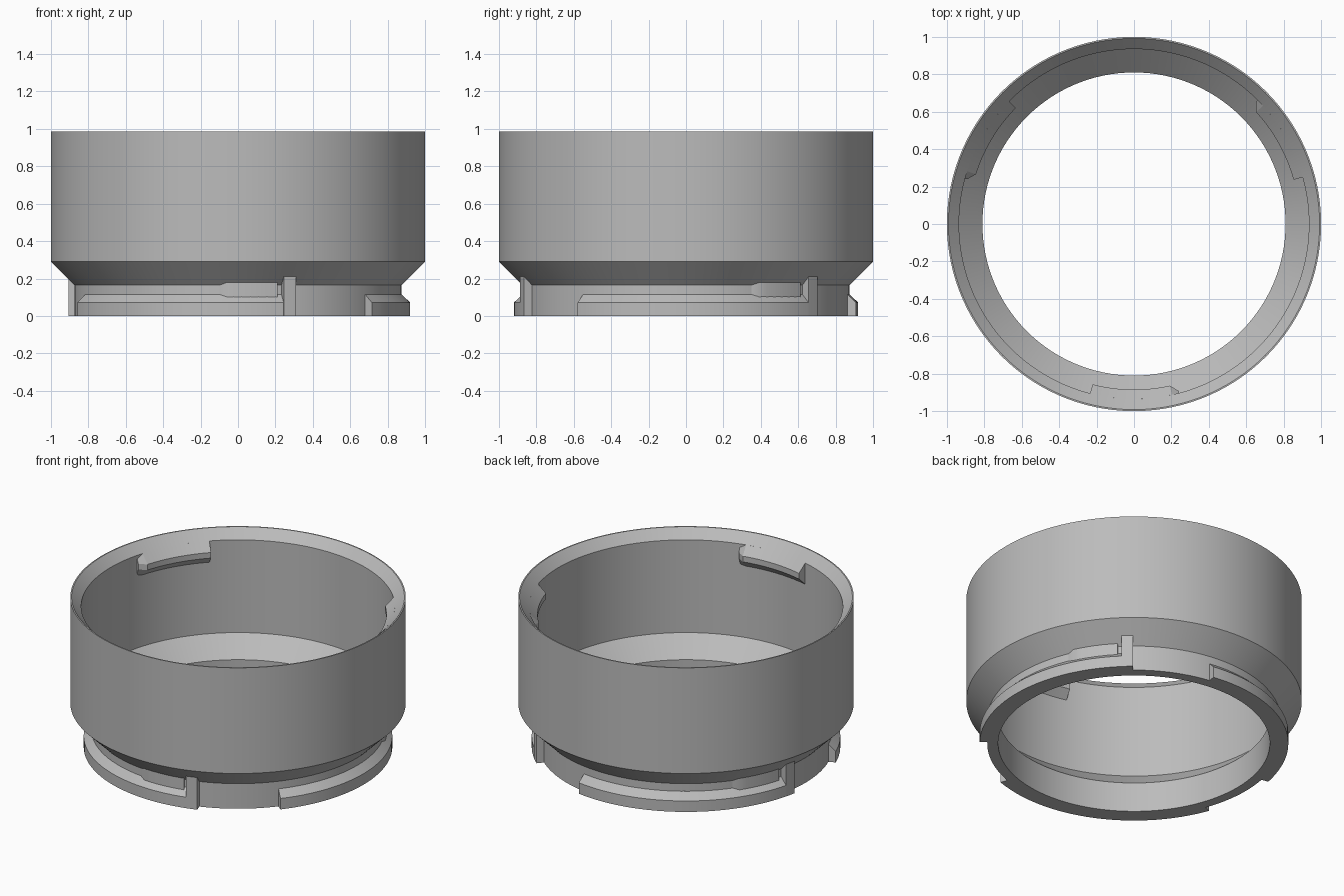
import bpy, bmesh
from math import radians, cos, sin, ceil

cube = bpy.data.objects.get("Cube")
if cube:
    bpy.data.objects.remove(cube, do_unlink=True)

grey = bpy.data.materials.new("plain grey")
grey.use_nodes = True
grey.diffuse_color = (0.5, 0.5, 0.5, 1)
bsdf = next(n for n in grey.node_tree.nodes if n.type == 'BSDF_PRINCIPLED')
bsdf.inputs["Base Color"].default_value = grey.diffuse_color


def sweep(name, profile, stations, base=0.0, closed=False):
    """Sweep an (r, z) section about z. Stations are (degrees, scale of r about base)."""
    bm = bmesh.new()
    rings = []
    for deg, k in stations:
        a = radians(deg)
        ring = []
        for r, z in profile:
            r = base + (r - base) * k
            ring.append(bm.verts.new((r * cos(a), r * sin(a), z)))
        rings.append(ring)
    n = len(profile)
    pairs = list(zip(rings, rings[1:]))
    if closed:
        pairs.append((rings[-1], rings[0]))
    else:
        bm.faces.new(rings[0])
        bm.faces.new(rings[-1])
    for p, q in pairs:
        for i in range(n):
            j = (i + 1) % n
            bm.faces.new((p[i], p[j], q[j], q[i]))
    bmesh.ops.recalc_face_normals(bm, faces=bm.faces)
    mesh = bpy.data.meshes.new(name)
    bm.to_mesh(mesh)
    bm.free()
    mesh.materials.append(grey)
    obj = bpy.data.objects.new(name, mesh)
    bpy.context.collection.objects.link(obj)
    bpy.ops.object.select_all(action='DESELECT')
    obj.select_set(True)
    bpy.context.view_layer.objects.active = obj
    bpy.ops.object.shade_smooth_by_angle(angle=radians(25))
    return obj


def arc(start, end, step=3):
    n = max(1, ceil((end - start) / step))
    return [(start + (end - start) * i / n, 1) for i in range(n + 1)]


# Hollow body: neck, outer shoulder, wall, bevelled rim and inner funnel
body = [(0.81, 0), (0.875, 0), (0.875, 0.165), (1, 0.29), (1, 0.985), (0.992, 0.985),
        (0.935, 0.925), (0.935, 0.315), (0.81, 0.195)]
sweep("ring_body", body, [(d, 1) for d in range(0, 360, 3)], closed=True)

# Sections of the bayonet parts
flange = [(0.86, 0), (0.92, 0), (0.92, 0.072), (0.875, 0.115), (0.86, 0.115)]
stop = [(0.86, 0), (0.921, 0), (0.921, 0.212), (0.86, 0.212)]
rib = [(0.86, 0.09), (0.888, 0.09), (0.888, 0.182), (0.86, 0.182)]
lug = [(0.95, 0.92), (0.935, 0.925), (0.885, 0.872), (0.885, 0.835),
       (0.935, 0.785), (0.95, 0.785)]

# Three identical sets, a third of a turn apart
for i in range(3):
    t = 120 * i
    sweep(f"outer_flange_{i + 1}", flange, arc(t - 159, t - 74))
    sweep(f"stop_block_{i + 1}", stop, arc(t - 74.6, t - 70.3))
    sweep(f"friction_rib_{i + 1}", rib,
          [(t - 96.6, 0.5)] + arc(t - 94, t - 76.3), base=0.86)
    sweep(f"inner_lug_{i + 1}", lug,
          arc(t - 104.5, t - 77.5) + [(t - 75, 0.4)], base=0.95)
